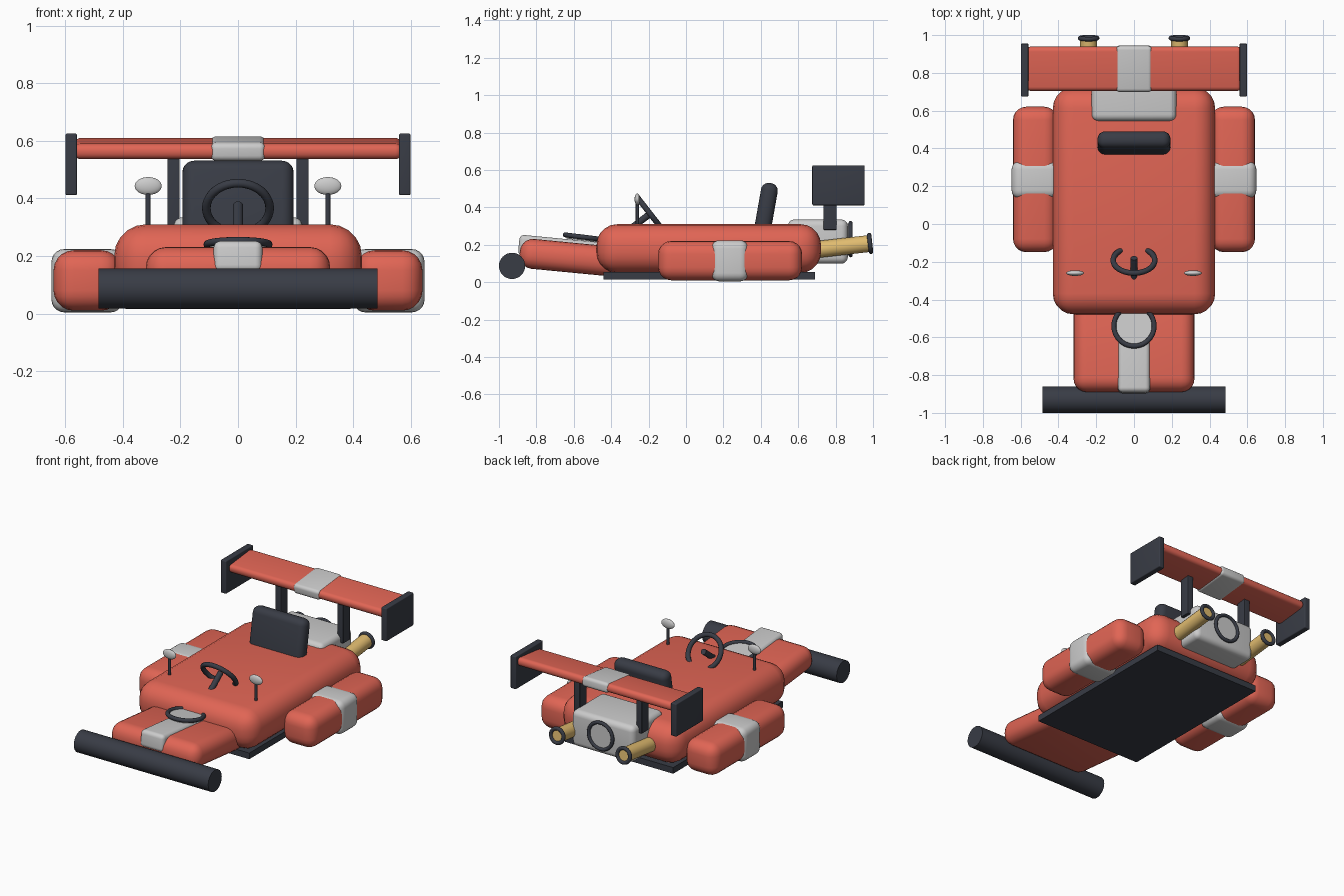
import bpy
from math import radians, pi
from mathutils import Vector

if "Cube" in bpy.data.objects:
    bpy.data.objects.remove(bpy.data.objects["Cube"])


def material(name, rgb):
    m = bpy.data.materials.new(name)
    m.diffuse_color = (*rgb, 1)
    m.use_nodes = True
    m.node_tree.nodes["Principled BSDF"].inputs["Base Color"].default_value = m.diffuse_color
    return m


RED = material("red_paint", (0.75, 0.13, 0.09))
DARK = material("dark_rubber", (0.04, 0.045, 0.06))
GOLD = material("gold_metal", (0.75, 0.5, 0.16))


def finish(name, mat):
    ob = bpy.context.object
    ob.name = ob.data.name = name
    if mat:
        ob.data.materials.append(mat)
    bpy.ops.object.shade_smooth_by_angle(angle=radians(35))
    return ob


def box(name, loc, size, bevel, mat=None, tilt=0):
    """Rounded box, tilted about x in degrees."""
    bpy.ops.mesh.primitive_cube_add(size=1, location=loc, rotation=(radians(tilt), 0, 0))
    ob = bpy.context.object
    ob.scale = size
    bpy.ops.object.transform_apply(location=False, rotation=False, scale=True)
    if bevel:
        mod = ob.modifiers.new("round", "BEVEL")
        mod.width, mod.segments = bevel, 5
        bpy.ops.object.modifier_apply(modifier=mod.name)
    return finish(name, mat)


def rod(name, a, b, r, mat=None, sides=32):
    """Cylinder between two points."""
    a, b = Vector(a), Vector(b)
    d = b - a
    bpy.ops.mesh.primitive_cylinder_add(vertices=sides, radius=r, depth=d.length, location=(a + b) / 2,
                                        rotation=d.to_track_quat('Z', 'Y').to_euler())
    return finish(name, mat)


def ring(name, loc, major, minor, tilt, mat=DARK):
    bpy.ops.mesh.primitive_torus_add(location=loc, rotation=(radians(tilt), 0, 0), major_radius=major,
                                     minor_radius=minor, major_segments=40, minor_segments=12)
    return finish(name, mat)


# Chassis
box("body", (0, 0.122, 0.18), (0.86, 1.2, 0.26), 0.11, RED)
box("floor_plate", (0, 0.124, 0.035), (0.78, 1.13, 0.04), 0, DARK)

# Nose with stripe, badge disc and roller bumper
box("nose", (0, -0.62, 0.132), (0.64, 0.54, 0.16), 0.07, RED, -5.5)
box("nose_stripe", (0, -0.64, 0.175), (0.17, 0.51, 0.11), 0.025, None, -5.5)
rod("nose_disc", (0, -0.541, 0.222), (0, -0.539, 0.24), 0.1)
ring("nose_ring", (0, -0.54, 0.24), 0.107, 0.013, -7)
rod("front_bumper", (-0.485, -0.93, 0.087), (0.485, -0.93, 0.087), 0.07, DARK)

# Seat and steering
box("seat", (0, 0.425, 0.372), (0.386, 0.09, 0.32), 0.04, DARK, -10)
ring("steering_wheel", (0, -0.192, 0.366), 0.11, 0.015, -52)
rod("steering_column", (0, -0.3, 0.283), (0, -0.18, 0.375), 0.018, DARK, 16)

# Engine block with round cover
box("engine", (0, 0.705, 0.217), (0.45, 0.32, 0.236), 0.035)
rod("engine_cover", (0, 0.84, 0.23), (0, 0.878, 0.23), 0.085)
ring("engine_ring", (0, 0.88, 0.23), 0.086, 0.011, 90)

# Wing
box("wing", (0, 0.822, 0.573), (1.14, 0.235, 0.054), 0.024, RED, 6)
box("wing_band", (0, 0.822, 0.573), (0.19, 0.245, 0.064), 0.02, None, 6)

# Mirrored parts
for side, s in (("left", -1), ("right", 1)):
    box(side + "_pod", (s * 0.523, 0.236, 0.115), (0.235, 0.77, 0.21), 0.07, RED)
    box(side + "_pod_band", (s * 0.523, 0.234, 0.114), (0.25, 0.2, 0.22), 0.045)
    box(side + "_wing_strut", (s * 0.224, 0.77, 0.42), (0.042, 0.07, 0.28), 0.004, DARK)
    box(side + "_wing_endplate", (s * 0.579, 0.815, 0.518), (0.04, 0.28, 0.214), 0.006, DARK)
    rod(side + "_exhaust", (s * 0.24, 0.6, 0.163), (s * 0.24, 0.985, 0.207), 0.045, GOLD, 24)
    ring(side + "_exhaust_rim", (s * 0.24, 0.984, 0.207), 0.045, 0.012, 96.5 - 180)
    rod(side + "_mirror_stem", (s * 0.312, -0.26, 0.26), (s * 0.312, -0.26, 0.43), 0.009, DARK, 12)
    bpy.ops.mesh.primitive_uv_sphere_add(segments=24, ring_count=12, location=(s * 0.312, -0.26, 0.443))
    bpy.context.object.scale = (0.047, 0.015, 0.031)
    finish(side + "_mirror", None)
